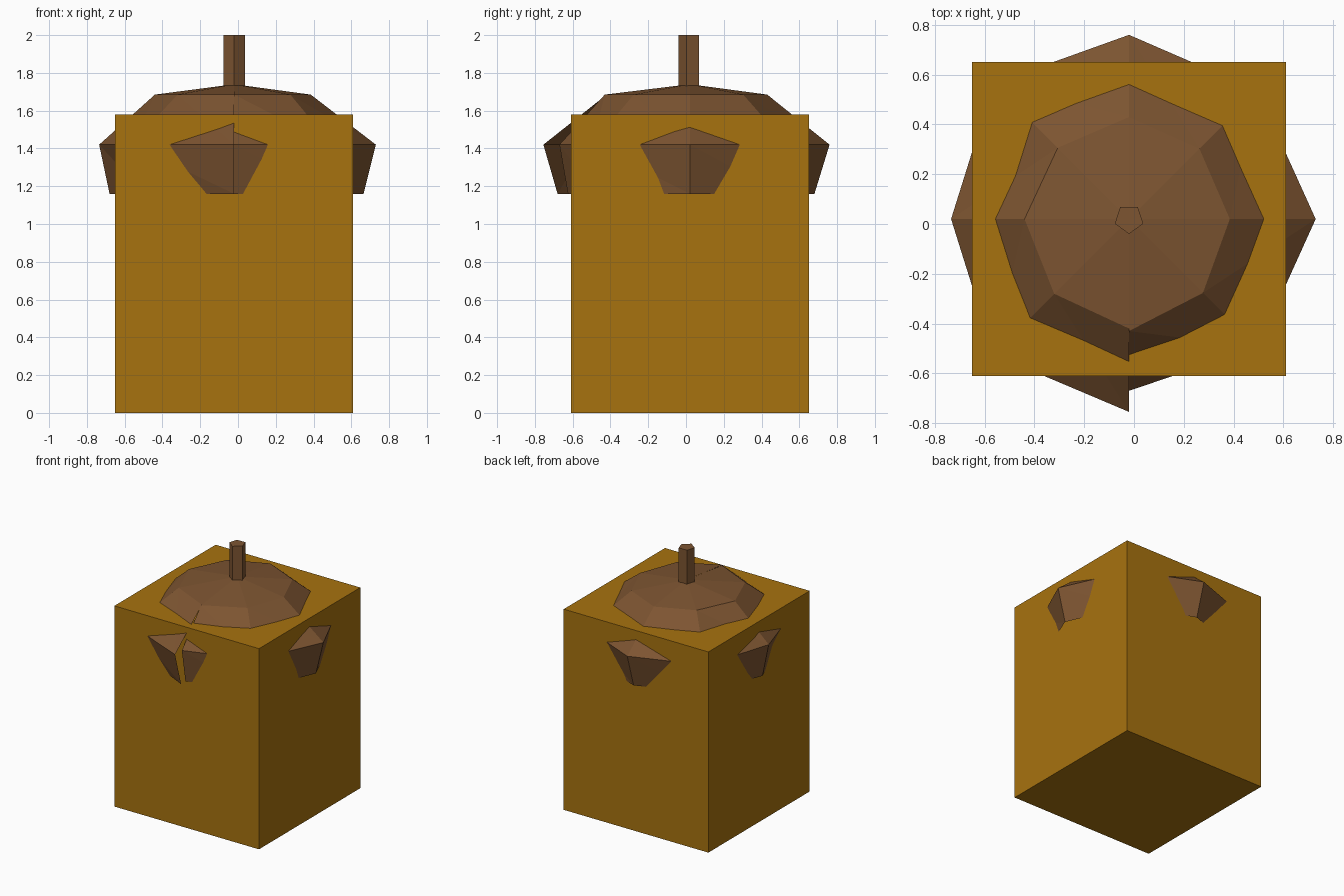
import bpy, bmesh
from math import cos, sin, pi, radians
from mathutils import Vector

default = bpy.data.objects.get("Cube")
if default:
    bpy.data.objects.remove(default, do_unlink=True)

CENTRE = Vector((-0.02, 0.02, 0))


def make_material(name, rgb):
    mat = bpy.data.materials.new(name)
    mat.use_nodes = True
    colour = (*rgb, 1)
    mat.diffuse_color = colour
    shader = next(n for n in mat.node_tree.nodes if n.type == "BSDF_PRINCIPLED")
    shader.inputs["Base Color"].default_value = colour
    return mat


def finish(bm, name, mat):
    mesh = bpy.data.meshes.new(name)
    bm.to_mesh(mesh)
    bm.free()
    mesh.materials.append(mat)
    obj = bpy.data.objects.new(name, mesh)
    bpy.context.collection.objects.link(obj)
    return obj


def add_ring(bm, radii, z, start):
    """Points at equal eighth turns, with an open seam where the ends meet."""
    ring = []
    for i, r in enumerate(radii):
        angle = start + i * pi / 4
        ring.append(bm.verts.new(CENTRE + Vector((r * cos(angle), r * sin(angle), z))))
    return ring


ochre = make_material("ochre", (0.39, 0.17, 0.0046))
brown = make_material("brown", (0.205, 0.09, 0.031))

# Square body
bm = bmesh.new()
bmesh.ops.create_cube(bm, size=1.26)
bmesh.ops.scale(bm, vec=(1, 1, 1.58 / 1.26), verts=bm.verts)
bmesh.ops.translate(bm, vec=CENTRE + Vector((0, 0, 0.79)), verts=bm.verts)
finish(bm, "body", ochre)

# Faceted cap: an open-bottomed shell with a split seam at the front
bm = bmesh.new()
front = radians(-90)
crown = add_ring(bm, (.45, .42, .405, .40, .41, .405, .42, .425, .44), 1.685, front)
brim = add_ring(bm, (.69, .73, .75, .73, .74, .77, .715, .77, .775), 1.42, front)
hem = add_ring(bm, (.645, .69, .685, .68, .66, .69, .66, .67, .70), 1.16, front)
apex = bm.verts.new(CENTRE + Vector((0, 0, 1.74)))
for i in range(len(crown) - 1):
    bm.faces.new((apex, crown[i], crown[i + 1]))
    for upper, lower in ((crown, brim), (brim, hem)):
        bm.faces.new((upper[i], lower[i], lower[i + 1]))
        bm.faces.new((upper[i], lower[i + 1], upper[i + 1]))
finish(bm, "cap", brown)

# Five-sided stem
bm = bmesh.new()
bmesh.ops.create_cone(bm, cap_ends=True, segments=5, radius1=0.06, radius2=0.06, depth=0.3)
tip = min(bm.verts, key=lambda v: v.co.y)
turn = front - Vector((1, 0)).angle_signed(tip.co.xy) * -1
for v in bm.verts:
    x, y = v.co.xy
    v.co.xy = (x * cos(turn) - y * sin(turn), x * sin(turn) + y * cos(turn))
bmesh.ops.translate(bm, vec=CENTRE + Vector((0, 0, 1.85)), verts=bm.verts)
finish(bm, "stem", brown)
